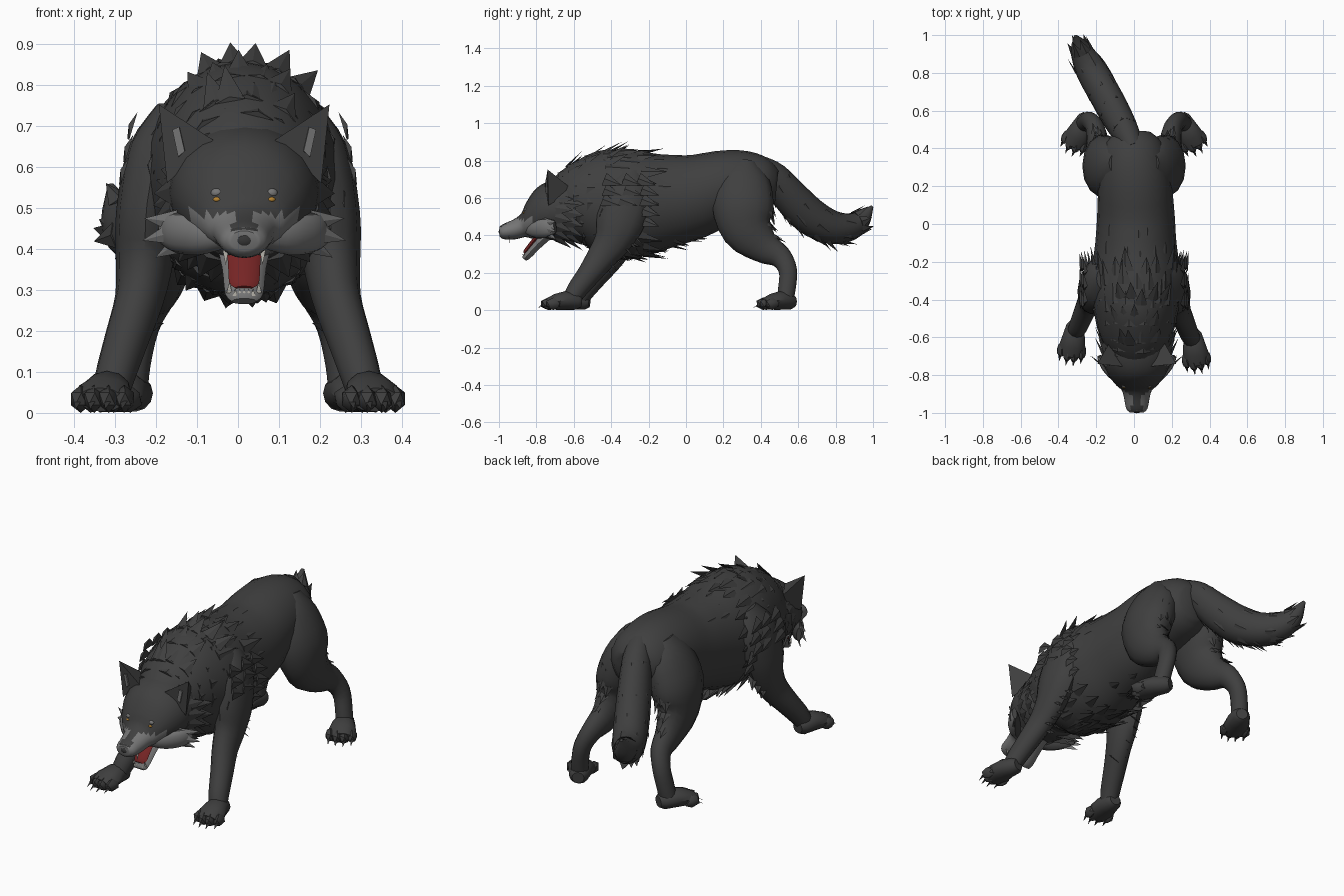
import bpy, bmesh, math, random
from mathutils import Vector, Matrix

if "Cube" in bpy.data.objects:
    bpy.data.objects.remove(bpy.data.objects["Cube"])

random.seed(4)

def material(name, r, g, b):
    m = bpy.data.materials.new(name)
    m.diffuse_color = (r, g, b, 1)
    m.use_nodes = True
    m.node_tree.nodes["Principled BSDF"].inputs["Base Color"].default_value = m.diffuse_color
    return m

FUR = material("charcoal fur", .05, .05, .05)
PALE = material("grey muzzle fur", .18, .18, .18)
NOSE = material("nose and claws", .035, .035, .035)
RED = material("mouth red", .18, .018, .018)
TOOTH = material("tooth ivory", .5, .48, .43)
AMBER = material("eye amber", .45, .22, .03)

def finish(bm, name, mats, rule=None, angle=40):
    bmesh.ops.recalc_face_normals(bm, faces=bm.faces)
    for f in bm.faces:
        if rule:
            f.material_index = rule(f.calc_center_median(), f.normal)
    me = bpy.data.meshes.new(name)
    bm.to_mesh(me)
    bm.free()
    for m in mats:
        me.materials.append(m)
    me.shade_smooth()
    me.set_sharp_from_angle(angle=math.radians(angle))
    ob = bpy.data.objects.new(name, me)
    bpy.context.collection.objects.link(ob)
    return ob

def spline(rows, steps=3):
    """Smooth curve through rows of (x, y, z, half width, half height)."""
    out, n = [], len(rows)
    for i in range(n - 1):
        a, b, c, d = (rows[max(0, min(n - 1, i + k))] for k in (-1, 0, 1, 2))
        for s in range(steps):
            t = s / steps
            out.append([.5 * (2*q + (r-p)*t + (2*p-5*q+4*r-w)*t*t + (3*q-p-3*r+w)*t**3)
                        for p, q, r, w in zip(a, b, c, d)])
    return out + [list(rows[-1])]

def frames(rows, upright=False):
    out = []
    for i, r in enumerate(rows):
        t = (Vector(rows[min(i+1, len(rows)-1)][:3]) - Vector(rows[max(i-1, 0)][:3])).normalized()
        if upright:
            t = Vector((0, 1, 0))
        side = (Vector((1, 0, 0)) - t * t.x).normalized()
        out.append((Vector(r[:3]), side, side.cross(t), t, r[3], r[4]))
    return out

def skin(bm, fr, sides=14):
    rings = []
    for c, s, u, t, w, h in fr:
        rings.append([bm.verts.new(c + s*w*math.cos(a) + u*h*math.sin(a))
                      for a in (2*math.pi*k/sides for k in range(sides))])
    for a, b in zip(rings, rings[1:]):
        for k in range(sides):
            j = (k + 1) % sides
            bm.faces.new((a[k], a[j], b[j], b[k]))
    bm.faces.new(rings[0])
    bm.faces.new(rings[-1])

def loft(name, rows, mats=(FUR,), rule=None, sides=14, upright=False):
    bm = bmesh.new()
    # frames keep side x up = -t, so up points to +z for lofts running along +y
    fr = frames(spline(rows), upright)
    skin(bm, fr, sides)
    finish(bm, name, mats, rule)
    return fr

def tuft(bm, p, d, n, length, width):
    """One ridged, pointed lock at p, growing along d, with surface normal n."""
    d = d.normalized()
    s = d.cross(n).normalized() * width / 2
    l, r, top, tip = (bm.verts.new(v) for v in (p - s, p + s, p + n*width*.16, p + d*length))
    for f in ((l, top, tip), (top, r, tip), (r, l, tip), (l, r, top)):
        bm.faces.new(f)

def fur(name, fr, rows, a0, a1, count, length, width, lift, mats=(FUR,)):
    """Staggered locks over a loft between ring fractions and angles in degrees."""
    bm = bmesh.new()
    for j, f in enumerate(rows):
        c, s, u, t, w, h = fr[round(f * (len(fr) - 1))]
        for k in range(count):
            a = math.radians(a0 + (a1 - a0) * (k + .5*(j % 2) + random.uniform(-.2, .2)) / count)
            n = (s*math.cos(a)/w + u*math.sin(a)/h).normalized()
            p = c + s*w*math.cos(a) + u*h*math.sin(a) - n*.01
            p += t * random.uniform(-.02, .02)
            q = random.uniform(.75, 1.25)
            tuft(bm, p, t + n*lift*q + Vector((0, 0, -.15*abs(math.cos(a)))), n, length*q, width)
    finish(bm, name, mats, angle=25)

# Torso, with the shaggy mane and belly fringe
torso = loft("torso", [
    (.01, -.68, .53, .14, .16), (.01, -.58, .56, .195, .22), (.01, -.48, .57, .22, .275),
    (.01, -.38, .57, .24, .29), (.01, -.25, .57, .235, .285), (.01, -.1, .585, .215, .25),
    (.01, .05, .61, .205, .225), (.005, .2, .66, .195, .195), (0, .33, .67, .18, .18),
    (0, .43, .665, .15, .145), (0, .485, .66, .09, .09)], sides=20)
fur("mane", torso, [.05, .1, .16, .22, .28, .34, .40], 0, 360, 18, .115, .085, .17)
fur("crest", torso, [.1, .17, .25], 55, 125, 5, .10, .075, .6)
fur("back_fur", torso, [.46, .52], 20, 160, 7, .06, .05, .07)
fur("belly_fringe", torso, [.12, .2, .28, .36, .44, .5, .56, .62, .68], 240, 300, 4, .075, .06, .35)

# Tail, curving to one side, with a ragged underside
tail = loft("tail", [
    (0, .40, .79, .05, .04), (-.035, .47, .72, .07, .075), (-.085, .56, .605, .08, .095),
    (-.14, .66, .505, .085, .10), (-.195, .76, .45, .087, .092), (-.245, .85, .44, .078, .08),
    (-.285, .93, .475, .052, .058), (-.31, .995, .555, .008, .008)], sides=12)
fur("tail_fur", tail, [.2, .35, .5, .65, .8], 0, 360, 7, .075, .065, .08)
fur("tail_fringe", tail, [.25, .35, .45, .55, .65], 240, 300, 3, .07, .05, .4)

# Legs and paws
def paw(name, x, y, dx, dy):
    d = Vector((dx, dy, 0)).normalized()
    s = Vector((-d.y, d.x, 0))
    bm = bmesh.new()
    o = Vector((x, y, 0))
    rows = []
    for t, z, w, h in ((-.055, .045, .03, .03), (-.035, .046, .047, .043), (.03, .052, .06, .05),
                       (.08, .044, .07, .043), (.13, .032, .058, .03)):
        p = o + d*t
        rows.append((p.x, p.y, z, w, h))
    skin(bm, frames(rows), 12)
    rot = Matrix((s, d, (0, 0, 1))).transposed().to_4x4()
    for k in (-1.5, -.5, .5, 1.5):
        p = o + s*k*.036 + d*(.13 - .018*abs(k)) + Vector((0, 0, .034))
        bmesh.ops.create_icosphere(bm, subdivisions=1, radius=1,
            matrix=Matrix.Translation(p) @ rot @ Matrix.Diagonal((.027, .045, .034, 1)))
    finish(bm, name, (FUR,))
    bm = bmesh.new()
    for k in (-1.5, -.5, .5, 1.5):
        p = o + s*k*.038 + d*(.155 - .018*abs(k)) + Vector((0, 0, .032))
        tuft(bm, p, d + Vector((0, 0, -.6)), Vector((0, 0, 1)), .045, .022)
    finish(bm, name + "_claws", (NOSE,))

for side, m, dy in (("right", 1, -.015), ("left", -1, .03)):
    leg = loft("front_leg_" + side, [(m*x, y + dy*k, z, w, h) for x, y, z, w, h, k in (
        (.16, -.29, .74, .04, .06, 0), (.19, -.31, .63, .08, .13, 0), (.222, -.35, .48, .076, .13, 0),
        (.228, -.385, .37, .07, .10, .5), (.24, -.44, .28, .06, .078, 1), (.268, -.505, .19, .055, .063, 1),
        (.295, -.57, .105, .05, .054, 1), (.31, -.60, .05, .045, .045, 1))], sides=12)
    paw("front_paw_" + side, m*.315, -.60 + dy, m*.15, -1)
    # Shoulder locks sweeping back, and elbow tufts
    bm = bmesh.new()
    for i in range(5):
        for j in range(3):
            p = Vector((m*(.255 + .01*i - .004*i*i*(i > 2)), -.25 - .09*j + random.uniform(-.02, .02), .70 - .055*i))
            tuft(bm, p, Vector((m*.16, 1, -.35)), Vector((m, 0, .3)).normalized(), .10, .075)
    finish(bm, "shoulder_fur_" + side, (FUR,), angle=25)
    bm = bmesh.new()
    for i in range(7):
        p = Vector((m*(.21 + .014*(i % 3)), -.28 - .025*i, .40 - .03*i))
        tuft(bm, p, Vector((m*.25, .5, -.55)), Vector((m*.3, .7, .5)).normalized(), .09 - .006*i, .065)
    finish(bm, "elbow_fur_" + side, (FUR,), angle=25)

    thigh = loft("hind_leg_" + side, [(m*x, y, z, w, h) for x, y, z, w, h in (
        (.085, .32, .79, .05, .06), (.115, .31, .70, .09, .14), (.16, .305, .56, .11, .168),
        (.18, .33, .43, .09, .14), (.19, .42, .335, .063, .09), (.205, .505, .285, .05, .062),
        (.235, .545, .21, .043, .05), (.255, .54, .12, .042, .048), (.265, .53, .05, .045, .045))])
    fur("thigh_fur_" + side, thigh, [.2, .3, .4, .5], 65, 115, 3, .06, .05, .2)
    paw("hind_paw_" + side, m*.265, .53, m*.5, -1)

# Head: pale muzzle, dark bridge and crown
X = .015
def face_colour(c, n):
    bridge = c.z > .44 and abs(c.x - X) < .028 - .1*(c.z < .45)
    return 1 if c.y < -.76 and c.z < .485 and not bridge else 0
head = loft("head", [(X, y, z, w, h) for y, z, w, h in (
    (-.998, .42, .036, .024), (-.978, .42, .056, .04), (-.92, .432, .068, .054),
    (-.88, .452, .08, .066), (-.855, .482, .108, .092), (-.80, .515, .15, .137),
    (-.72, .535, .18, .16), (-.62, .54, .18, .17), (-.54, .55, .13, .13))],
    (FUR, PALE), face_colour, 20, True)
fur("nape_fur", head, [.78, .88, .95], 10, 170, 7, .10, .085, .25)

# Nose: a wedge that narrows downward
bm = bmesh.new()
for x, y, z, w, h in ((X, -.985, .44, .038, .014), (X, -.99, .42, .024, .018)):
    bmesh.ops.create_icosphere(bm, subdivisions=2, radius=1,
        matrix=Matrix.Translation((x, y, z)) @ Matrix.Diagonal((w, .012, h, 1)))
finish(bm, "nose", (NOSE,))

# Lower jaw, tongue and teeth
loft("lower_jaw", [(X, -.72, .42, .07, .03), (X, -.79, .355, .054, .026),
                   (X, -.85, .29, .046, .022), (X, -.865, .272, .03, .012)], (PALE,), sides=10)
loft("mouth_interior", [(X, -.79, .40, .042, .012), (X, -.825, .357, .039, .012),
                        (X, -.855, .317, .036, .012), (X, -.866, .305, .022, .006)], (RED,), sides=8)
bm = bmesh.new()
for m in (-1, 1):
    tuft(bm, Vector((X + m*.036, -.862, .292)), Vector((0, -.3, 1)), Vector((0, -1, 0)), .03, .014)
    tuft(bm, Vector((X + m*.045, -.945, .40)), Vector((0, 0, -1)), Vector((0, -1, 0)), .04, .016)
for k in range(-2, 3):
    tuft(bm, Vector((X + k*.011, -.87, .285)), Vector((0, -.2, 1)), Vector((0, -1, 0)), .018, .012)
finish(bm, "teeth", (TOOTH,))

for side, m in (("right", 1), ("left", -1)):
    # Ears with a narrow paler plate inside
    bm = bmesh.new()
    inner, outer, back, tip = (Vector((X + m*x, y, z)) for x, y, z in (
        (.075, -.755, .665), (.188, -.735, .56), (.13, -.60, .64), (.208, -.74, .752)))
    v = [bm.verts.new(p) for p in (inner, outer, back, tip)]
    for f in ((0, 1, 3), (1, 2, 3), (2, 0, 3), (0, 2, 1)):
        bm.faces.new([v[i] for i in f])
    finish(bm, "ear_" + side, (FUR,))
    bm = bmesh.new()
    n = (outer - inner).cross(tip - inner).normalized()
    n *= -1 if n.y > 0 else 1
    pts = [inner*a + outer*b + tip*c for a, b, c in ((.42, .4, .18), (.28, .54, .18), (.22, .22, .56), (.36, .12, .52))]
    lo = [bm.verts.new(p) for p in pts]
    hi = [bm.verts.new(p + n*.007) for p in pts]
    bm.faces.new(lo)
    bm.faces.new(hi)
    for i in range(4):
        j = (i + 1) % 4
        bm.faces.new((lo[i], lo[j], hi[j], hi[i]))
    finish(bm, "inner_ear_" + side, (PALE,))

    # Eyes beneath a pale brow spot
    for label, x, y, z, size, mat in (("eye_", .066, -.862, .52, (.011, .01, .007), AMBER),
                                      ("brow_spot_", .066, -.855, .536, (.016, .011, .012), PALE)):
        bm = bmesh.new()
        bmesh.ops.create_icosphere(bm, subdivisions=2, radius=1,
            matrix=Matrix.Translation((X + m*x, y, z)) @ Matrix.Diagonal((*size, 1)))
        finish(bm, label + side, (mat,))

    # Flaring cheek: pale in front, dark behind, ending in pointed locks
    loft("cheek_" + side, [(X + m*x, y, z, w, h) for x, y, z, w, h in (
        (.05, -.84, .435, .03, .035), (.11, -.80, .435, .035, .05), (.165, -.745, .44, .03, .05),
        (.20, -.70, .445, .012, .035))], (FUR, PALE), lambda c, n: int(n.y < -.1 and n.z < .8), 12)
    bm = bmesh.new()
    for k, (x, z, dx, dz) in enumerate(((.165, .465, 1, .12), (.17, .44, 1, -.25), (.15, .42, .8, -.5))):
        tuft(bm, Vector((X + m*x, -.755, z)), Vector((m*dx, .75, dz)), Vector((m*.5, -.85, 0)).normalized(), .10, .06)
    finish(bm, "cheek_locks_" + side, (PALE,), angle=25)
    # Dark ruff sweeping back behind the cheek
    bm = bmesh.new()
    for j, y in enumerate((-.70, -.64)):
        for k in range(6):
            a = math.radians(25 - 17*k - 8*j)
            out = Vector((m*math.cos(a), 0, math.sin(a)))
            p = Vector((X + m*.17*math.cos(a), y, .525 + .155*math.sin(a)))
            tuft(bm, p, out*.55 + Vector((0, 1, -.2)), out, .11, .085)
    finish(bm, "rear_ruff_" + side, (FUR,), angle=25)
